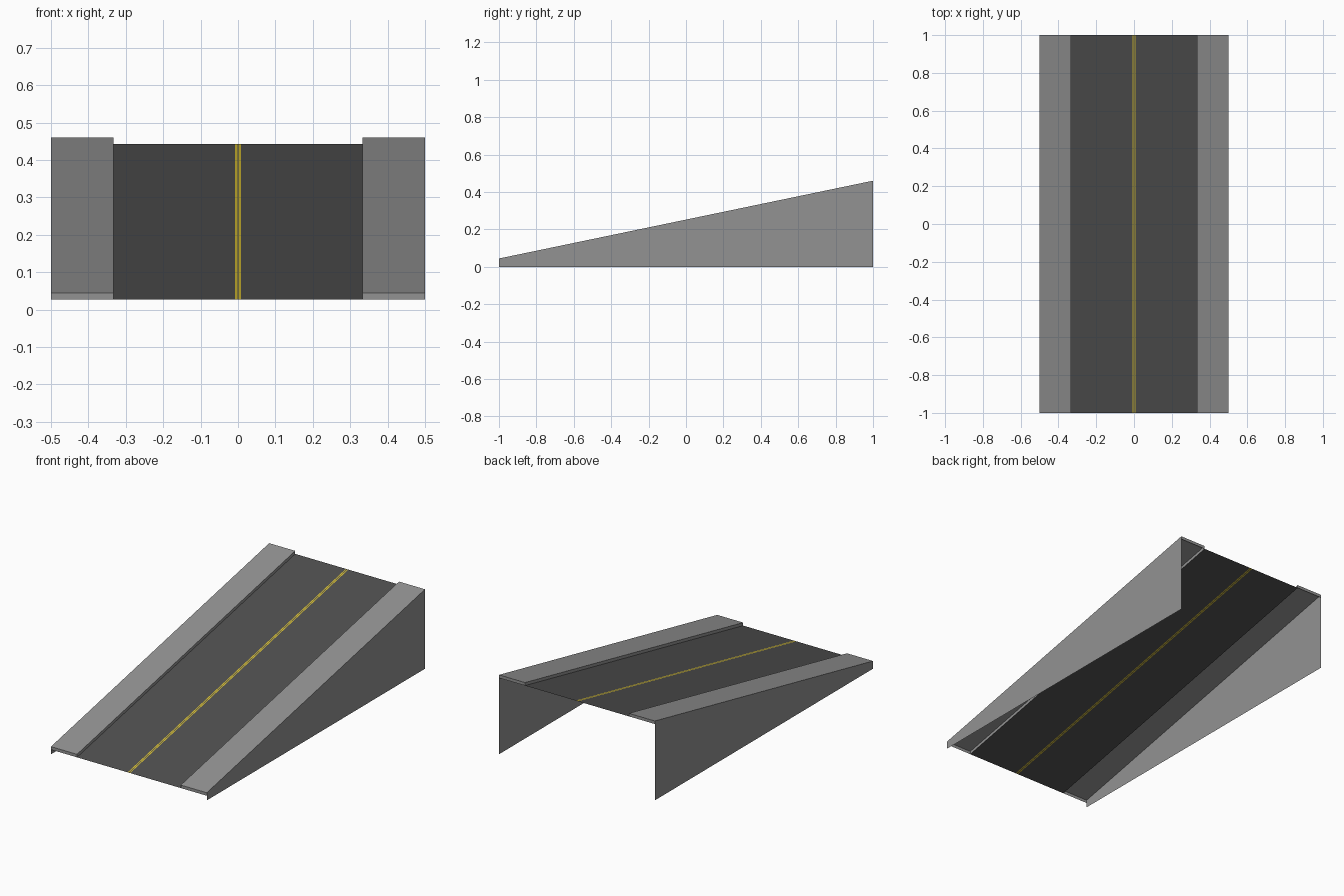
import bpy

if "Cube" in bpy.data.objects:
    bpy.data.objects.remove(bpy.data.objects["Cube"])

ROAD_FRONT, ROAD_BACK = 0.027, 0.443   # road height at each end
KERB = 0.0175                          # pavement height above road
ROAD_X, EDGE_X = 0.333, 0.5


def material(name, rgb):
    m = bpy.data.materials.new(name)
    m.diffuse_color = (*rgb, 1)
    m.use_nodes = True
    m.node_tree.nodes["Principled BSDF"].inputs["Base Color"].default_value = m.diffuse_color
    return m


concrete = material("concrete grey", (0.29, 0.29, 0.29))
asphalt = material("asphalt dark grey", (0.08, 0.08, 0.08))
yellow = material("line yellow", (0.68, 0.52, 0.03))


def make(name, verts, faces, mats, mirror=False):
    me = bpy.data.meshes.new(name)
    me.from_pydata(verts, [], faces)
    for m in mats:
        me.materials.append(m)
    ob = bpy.data.objects.new(name, me)
    bpy.context.collection.objects.link(ob)
    if mirror:
        ob.modifiers.new("mirror", 'MIRROR').use_axis[0] = True
    return ob


def sloped(points):
    """Cross-section points (x, height above road) at the front, then the back."""
    return [(x, y, z + h) for y, z in ((-1, ROAD_FRONT), (1, ROAD_BACK))
            for x, h in points]


# Road sheet, split lengthwise with the double line cut in
xs = [-ROAD_X, -0.008, -0.002, 0.002, 0.008, ROAD_X]
n = len(xs)
road = make("road_surface", sloped([(x, 0) for x in xs]),
            [(i, i + 1, i + 1 + n, i + n) for i in range(n - 1)],
            [asphalt, yellow])
for i in (1, 3):
    road.data.polygons[i].material_index = 1

# Raised pavements: kerb face, top and end caps
make("pavement",
     sloped([(ROAD_X, 0), (ROAD_X, KERB), (EDGE_X, KERB), (EDGE_X, 0)]),
     [(0, 1, 5, 4), (1, 2, 6, 5), (3, 2, 1, 0), (4, 5, 6, 7)],
     [concrete], mirror=True)

# Thin side walls down to the ground
make("side_wall",
     [(EDGE_X, -1, 0), (EDGE_X, 1, 0),
      (EDGE_X, 1, ROAD_BACK + KERB), (EDGE_X, -1, ROAD_FRONT + KERB)],
     [(0, 1, 2, 3)], [concrete], mirror=True)
